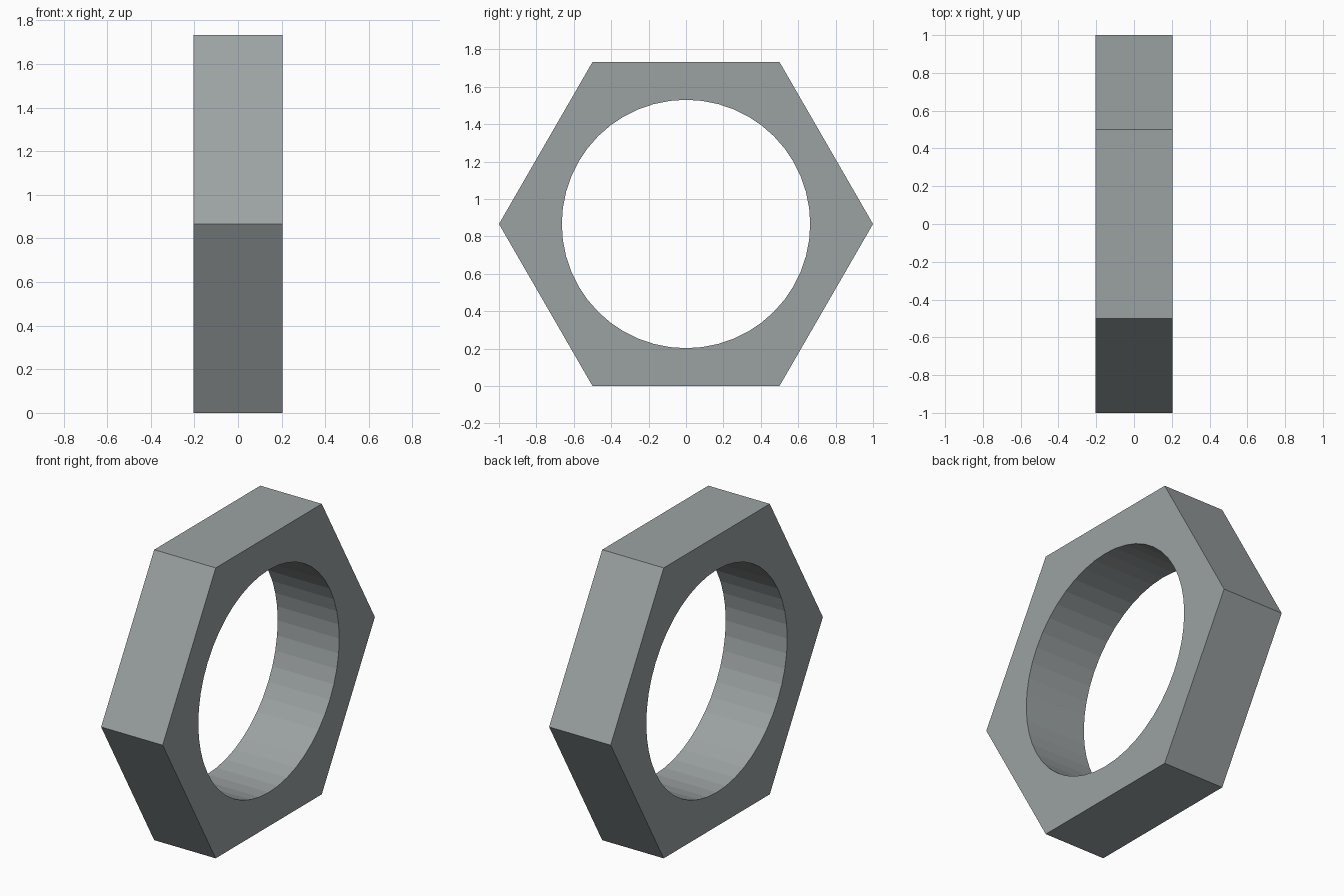
import bpy, bmesh
from math import cos, sin, pi

if "Cube" in bpy.data.objects:
    bpy.data.objects.remove(bpy.data.objects["Cube"])

SIDES, STEPS = 6, 8            # hexagon sides, bore facets per side
OUTER, BORE, HALF = 1.0, 0.664, 0.203
CENTRE_Z = OUTER * cos(pi / 6)

bm = bmesh.new()


def ring(radius, count, x):
    return [bm.verts.new((x, radius * cos(2 * pi * i / count),
                          CENTRE_Z + radius * sin(2 * pi * i / count)))
            for i in range(count)]


def band(a, b):
    n = len(a)
    for i in range(n):
        j = (i + 1) % n
        bm.faces.new((a[i], a[j], b[j], b[i]))


# Outer hexagon and round bore on both ends
n = SIDES * STEPS
hexes = [ring(OUTER, SIDES, x) for x in (-HALF, HALF)]
bores = [ring(BORE, n, x) for x in (-HALF, HALF)]
band(*hexes)
band(*bores)

# Flat end faces, one sector per hexagon side
for outer, inner in zip(hexes, bores):
    for s in range(SIDES):
        arc = [inner[(s * STEPS + k) % n] for k in range(STEPS + 1)]
        bm.faces.new([outer[(s + 1) % SIDES], outer[s]] + arc)

bmesh.ops.recalc_face_normals(bm, faces=bm.faces)
mesh = bpy.data.meshes.new("hex_nut")
bm.to_mesh(mesh)
bm.free()

# Dark steel colour
steel = bpy.data.materials.new("steel")
steel.diffuse_color = (0.33, 0.36, 0.36, 1.0)
steel.use_nodes = True
steel.node_tree.nodes["Principled BSDF"].inputs["Base Color"].default_value = steel.diffuse_color
mesh.materials.append(steel)
bpy.context.collection.objects.link(bpy.data.objects.new("hex_nut", mesh))
